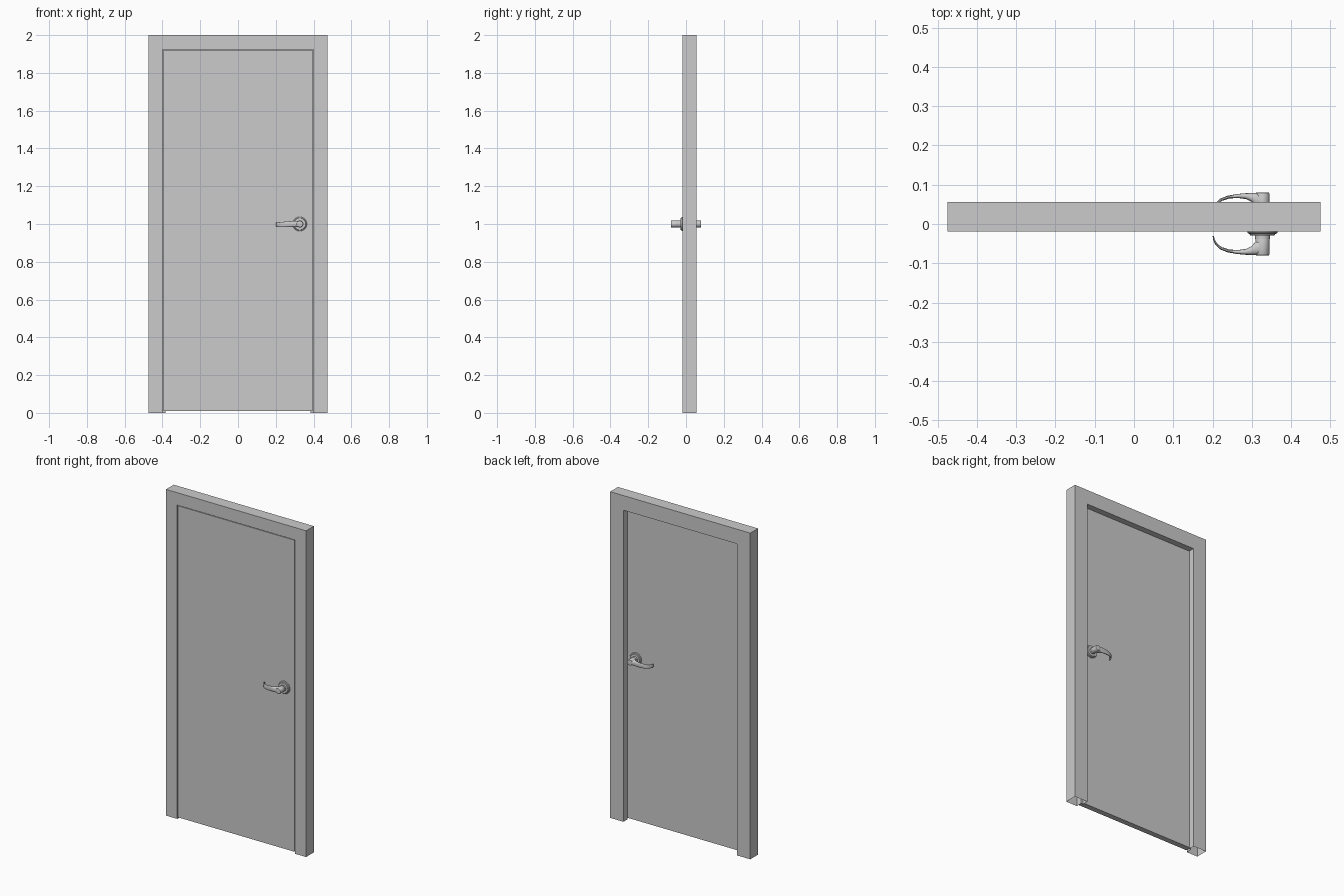
import bpy, bmesh, math
from mathutils import Vector

if "Cube" in bpy.data.objects:
    bpy.data.objects.remove(bpy.data.objects["Cube"])


def finish(bm, name, smooth=False):
    bmesh.ops.recalc_face_normals(bm, faces=bm.faces)
    me = bpy.data.meshes.new(name)
    bm.to_mesh(me)
    bm.free()
    ob = bpy.data.objects.new(name, me)
    bpy.context.collection.objects.link(ob)
    if smooth:
        bpy.ops.object.select_all(action='DESELECT')
        ob.select_set(True)
        bpy.context.view_layer.objects.active = ob
        bpy.ops.object.shade_smooth_by_angle(angle=math.radians(35))
    return ob


def skin(bm, rings, closed=True, caps=False):
    """Join equal-length rings of points with quads."""
    vs = [[bm.verts.new(p) for p in r] for r in rings]
    n = len(vs[0])
    for a, b in zip(vs, vs[1:]):
        for i in range(n if closed else n - 1):
            j = (i + 1) % n
            bm.faces.new((a[i], a[j], b[j], b[i]))
    if caps:
        bm.faces.new(vs[0])
        bm.faces.new(vs[-1])


# Door frame: rebated profile swept up, across and down, open at the floor
HALF_W, TOP = 0.475, 2.0
profile = [(0, -0.019), (0, 0.056), (0.09, 0.056), (0.09, 0.019),
           (0.076, 0.019), (0.076, -0.019)]      # (inset, y)
rings = []
for side, up in ((-1, 0), (-1, 1), (1, 1), (1, 0)):
    rings.append([(side * (HALF_W - d), y, (TOP - d) * up) for d, y in profile])
bm = bmesh.new()
skin(bm, rings)
finish(bm, "door_frame")

# Door leaf
bm = bmesh.new()
bmesh.ops.create_cube(bm, size=1)
for v in bm.verts:
    v.co = (v.co.x * 0.79, v.co.y * 0.034, 0.965 + v.co.z * 1.91)
finish(bm, "door_leaf")

# Handle sizes: lathe profiles (radius, distance out) and lever stations
HX, HZ = 0.327, 1.0
ROSE = [(0.038, 0.016), (0.038, 0.022), (0.036, 0.0245), (0.033, 0.025),
        (0.031, 0.029), (0.019, 0.0295), (0.019, 0.038)]
HUB = [(0.0165, 0.036), (0.0178, 0.040), (0.0178, 0.077), (0.0165, 0.0795), (0.014, 0.0802)]
# outer (x, out), inner (x, out), centre z, half height
LEVER = [((0.322, 0.0790), (0.322, 0.0400), 1.000, 0.0165),
         ((0.310, 0.0790), (0.309, 0.0450), 1.000, 0.0165),
         ((0.298, 0.0788), (0.300, 0.0560), 1.000, 0.0162),
         ((0.282, 0.0782), (0.285, 0.0635), 1.000, 0.0155),
         ((0.260, 0.0760), (0.262, 0.0665), 0.999, 0.0145),
         ((0.238, 0.0720), (0.241, 0.0645), 0.998, 0.0135),
         ((0.220, 0.0650), (0.224, 0.0590), 0.997, 0.0125),
         ((0.208, 0.0540), (0.2125, 0.0510), 0.997, 0.0118),
         ((0.202, 0.0420), (0.206, 0.0410), 0.997, 0.0110),
         ((0.200, 0.0300), (0.203, 0.0300), 0.997, 0.0100)]


def lathe(name, prof, s):
    bm = bmesh.new()
    n = 32
    skin(bm, [[(HX + r * math.cos(2 * math.pi * i / n), s * d,
                HZ + r * math.sin(2 * math.pi * i / n)) for i in range(n)]
              for r, d in prof], caps=True)
    finish(bm, name, True)


def lever(name, s):
    bm = bmesh.new()
    n, rings = 20, []
    for (ox, oy), (ix, iy), zc, h in LEVER:
        o, i = Vector((ox, s * oy, zc)), Vector((ix, s * iy, zc))
        mid, half = (o + i) / 2, (o - i) / 2
        ring = []
        for k in range(n):
            a = 2 * math.pi * k / n
            c, t = math.cos(a), math.sin(a)
            c = math.copysign(abs(c) ** 0.75, c)
            t = math.copysign(abs(t) ** 0.75, t)
            ring.append(mid + half * c + Vector((0, 0, h * t)))
        rings.append(ring)
    skin(bm, rings, caps=True)
    finish(bm, name, True)


# Matching handle on each side of the door
for label, s in (("front", -1), ("back", 1)):
    lathe(label + "_handle_rose", ROSE, s)
    lathe(label + "_handle_hub", HUB, s)
    lever(label + "_handle_lever", s)
